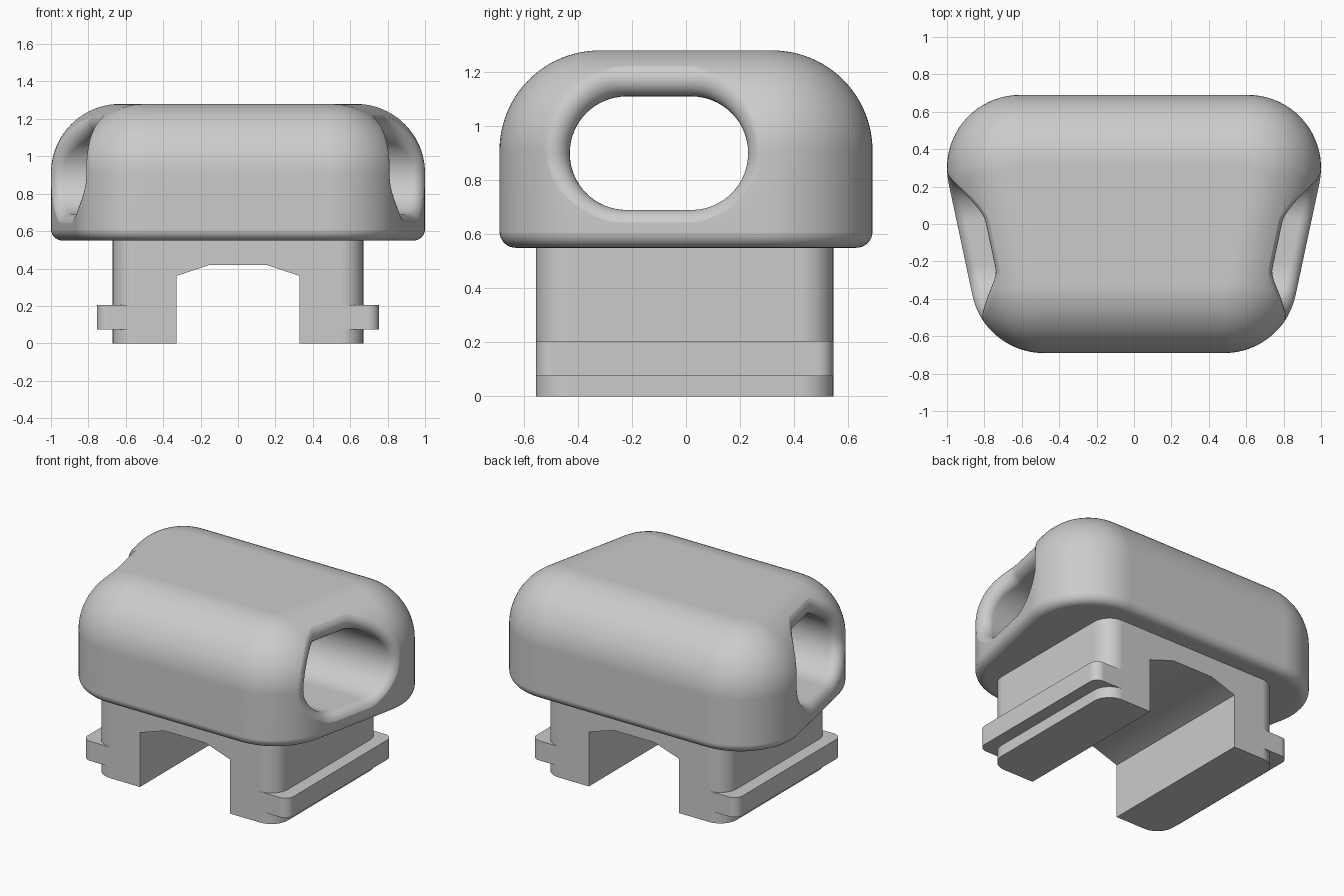
import bpy, bmesh
from math import sin, cos, pi, radians, sqrt, asin
from mathutils import Vector

cube = bpy.data.objects.get("Cube")
if cube:
    bpy.data.objects.remove(cube, do_unlink=True)

grey = bpy.data.materials.new("plain grey")
grey.use_nodes = True
grey.diffuse_color = (0.6, 0.6, 0.6, 1)
grey.node_tree.nodes["Principled BSDF"].inputs["Base Color"].default_value = (0.6, 0.6, 0.6, 1)


def loft(name, rings):
    """Closed solid through matching rings of points, with end caps."""
    bm = bmesh.new()
    loops = [[bm.verts.new(p) for p in ring] for ring in rings]
    n = len(loops[0])
    for a, b in zip(loops, loops[1:]):
        for i in range(n):
            j = (i + 1) % n
            bm.faces.new((a[i], a[j], b[j], b[i]))
    bm.faces.new(loops[0][::-1])
    bm.faces.new(loops[-1])
    bmesh.ops.recalc_face_normals(bm, faces=bm.faces)
    mesh = bpy.data.meshes.new(name)
    bm.to_mesh(mesh)
    bm.free()
    ob = bpy.data.objects.new(name, mesh)
    bpy.context.collection.objects.link(ob)
    mesh.materials.append(grey)
    return ob


def arc(cx, cy, r, start, end, steps):
    return [(cx + r * cos(start + (end - start) * i / steps),
             cy + r * sin(start + (end - start) * i / steps)) for i in range(steps + 1)]


def rounded_block(name, x0, x1, y0, y1, z0, z1, r):
    corners = [(x1 - r, y1 - r), (x0 + r, y1 - r), (x0 + r, y0 + r), (x1 - r, y0 + r)]
    pts = [p for k, (x, y) in enumerate(corners)
           for p in arc(x, y, r, k * pi / 2, (k + 1) * pi / 2, 10)]
    return loft(name, [[(x, y, z) for x, y in pts] for z in (z0, z1)])


def cut(ob, cutter):
    mod = ob.modifiers.new("cut", "BOOLEAN")
    mod.operation, mod.solver, mod.object = "DIFFERENCE", "EXACT", cutter
    bpy.context.view_layer.objects.active = ob
    bpy.ops.object.modifier_apply(modifier=mod.name)
    bpy.data.objects.remove(cutter, do_unlink=True)


def smooth(ob):
    bpy.ops.object.select_all(action="DESELECT")
    ob.select_set(True)
    bpy.context.view_layer.objects.active = ob
    bpy.ops.object.shade_smooth_by_angle(angle=radians(30))
    ob.modifiers.new("even shading", "WEIGHTED_NORMAL").keep_sharp = True


# Head: tapered plan with rounded corners, large top round and small bottom round
TILT = radians(12)
CORNER, TOP_R, BOTTOM_R = 0.39, 0.37, 0.06
CY, BACK_X, FRONT_X = 0.30, 0.61, 0.4825
BOTTOM, SHOULDER = 0.55, 0.91


def plan(r, z):
    pts = (arc(BACK_X, CY, r, -TILT, pi / 2, 20)
           + arc(-BACK_X, CY, r, pi / 2, pi + TILT, 20)
           + arc(-FRONT_X, -CY, r, pi + TILT, 1.5 * pi, 20)
           + arc(FRONT_X, -CY, r, 1.5 * pi, 2 * pi - TILT, 20))
    return [(x, y, z) for x, y in pts]


rings = []
for i in range(9):
    t = pi / 2 * i / 8
    rings.append(plan(CORNER - BOTTOM_R * (1 - sin(t)), BOTTOM + BOTTOM_R * (1 - cos(t))))
for i in range(25):
    t = pi / 2 * i / 24
    rings.append(plan(CORNER - TOP_R * (1 - cos(t)), SHOULDER + TOP_R * sin(t)))
head = loft("head", rings)


def inset_side(y, z, inset):
    """Point and outward normal on the head's left side, moved inward."""
    r, rise = CORNER - inset, 0
    if z > SHOULDER:
        top = TOP_R - inset
        rise = asin((z - SHOULDER) / top)
        r -= top * (1 - cos(rise))
    if y > CY - r * sin(TILT):
        a = asin((y - CY) / r)
        x = BACK_X + r * cos(a)
    elif y < -CY - r * sin(TILT):
        a = asin((y + CY) / r)
        x = FRONT_X + r * cos(a)
    else:
        a = -TILT
        along = (y + CY + r * sin(TILT)) / (2 * CY)
        x = FRONT_X + r * cos(TILT) + along * (BACK_X - FRONT_X)
    return Vector((x, y, z)), Vector((cos(a) * cos(rise), sin(a) * cos(rise), sin(rise)))


# Cross hole: slot-shaped tunnel whose ends flare into a rolled rim
HOLE_Z, HOLE_R, RIM = 0.90, 0.21, 0.065
Y0, Y1 = -0.22, 0.02
slot = []
for k in range(2):
    start, cy, other = (-pi / 2, Y1, Y0) if k == 0 else (pi / 2, Y0, Y1)
    for i in range(33):
        slot.append((cy, start + pi * i / 32))
    for i in range(1, 6):
        slot.append((cy + (other - cy) * i / 6, start + pi))

STEPS = 10
half = [[] for _ in range(STEPS + 2)]
for cy, a in slot:
    out = Vector((0, cos(a), sin(a)))
    reach = HOLE_R + RIM
    centre, normal = inset_side(cy + reach * out.y, HOLE_Z + reach * out.z, RIM)
    centre += Vector((0.003, 0, 0))
    for s in range(STEPS + 1):
        half[s].append(centre + RIM * (-out).slerp(normal, s / STEPS))
    end = half[STEPS][-1]
    half[-1].append(Vector((1.3, end.y, end.z)))
mirrored = [[Vector((-p.x, p.y, p.z)) for p in ring] for ring in half]
cut(head, loft("hole_cutter", mirrored[::-1] + half))
smooth(head)

# Base: rounded block with a chamfer-topped channel from front to back
FRONT, BACK = -0.555, 0.545
base = rounded_block("base", -0.67, 0.67, FRONT, BACK, 0, 0.57, 0.12)
channel = [(-0.33, -0.1), (0.33, -0.1), (0.33, 0.36), (0.15, 0.42), (-0.15, 0.42), (-0.33, 0.36)]
cut(base, loft("channel_cutter", [[(x, y, z) for x, z in channel] for y in (-1, 1)]))
smooth(base)

# Side rails
for side, name in ((1, "left_rail"), (-1, "right_rail")):
    x0, x1 = sorted((0.48 * side, 0.755 * side))
    smooth(rounded_block(name, x0, x1, FRONT, BACK, 0.075, 0.205, 0.06))
